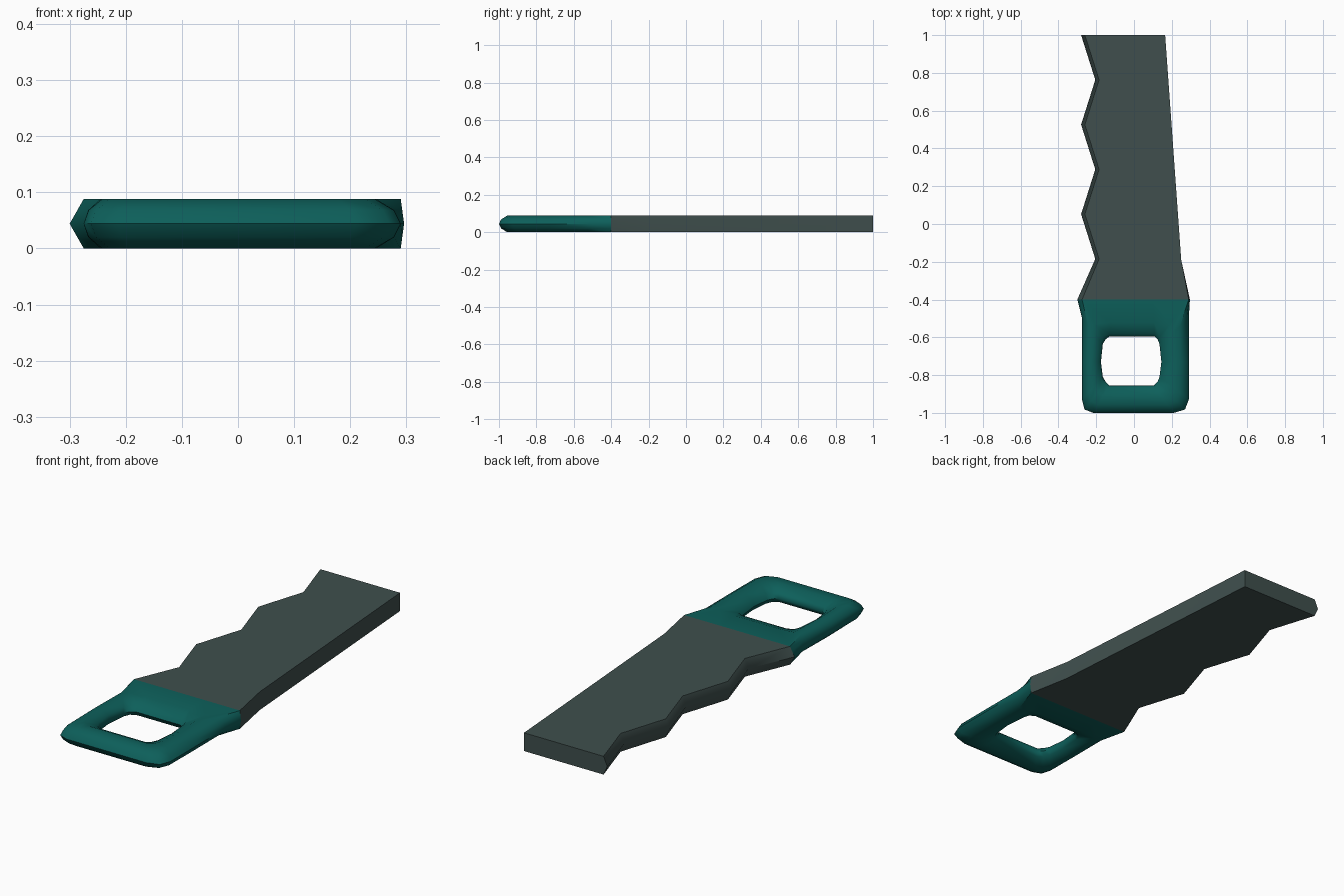
import bpy, bmesh, math
from mathutils import Vector

if "Cube" in bpy.data.objects:
    bpy.data.objects.remove(bpy.data.objects["Cube"])

H = 0.088  # overall thickness


def make_part(name, sections, color, cap, close):
    """Skin a closed row of cross-sections; cap fills the first and last rails."""
    bm = bmesh.new()
    grid = [[bm.verts.new(p) for p in s] for s in sections]
    n, m = len(grid), len(grid[0])
    for i in range(n):
        a, b = grid[i], grid[(i + 1) % n]
        for j in range(m if close else m - 1):
            k = (j + 1) % m
            bm.faces.new((a[j], a[k], b[k], b[j]))
    if cap:
        bm.faces.new([s[0] for s in grid])
        bm.faces.new([s[-1] for s in grid])
    bmesh.ops.recalc_face_normals(bm, faces=bm.faces)
    me = bpy.data.meshes.new(name)
    bm.to_mesh(me)
    bm.free()
    ob = bpy.data.objects.new(name, me)
    bpy.context.collection.objects.link(ob)
    mat = bpy.data.materials.new(name + "_colour")
    mat.diffuse_color = color
    mat.use_nodes = True
    mat.node_tree.nodes["Principled BSDF"].inputs["Base Color"].default_value = mat.diffuse_color
    me.materials.append(mat)
    bpy.ops.object.select_all(action='DESELECT')
    ob.select_set(True)
    bpy.context.view_layer.objects.active = ob
    bpy.ops.object.shade_smooth_by_angle(angle=math.radians(50))
    return ob


# Blade: tapered spine, wavy pointed cutting edge (x, y, bevel inset)
outline = [(0.29, -0.40, -0.006), (0.25, -0.19, 0), (0.165, 1.0, 0)]
for i in range(6):
    outline.append((-0.28 if i % 2 == 0 else -0.205, 1.0 - 0.237 * i, 0.02))
outline.append((-0.30, -0.40, 0.025))
blade = []
for x, y, inset in outline:
    mid = x - inset if inset < 0 else x
    top = x + max(inset, 0)
    blade.append([(top, y, 0), (mid, y, H / 2), (top, y, H)])
make_part("blade", blade, (0.05, 0.078, 0.074, 1), True, False)

# Handle: rounded ring, each outer point paired with a hole point
pairs = [
    ((0.296, -0.40), (0.125, -0.61)), ((0.29, -0.50), (0.135, -0.635)),
    ((0.29, -0.73), (0.145, -0.73)), ((0.29, -0.93), (0.135, -0.81)),
    ((0.27, -0.982), (0.125, -0.835)), ((0.21, -1.0), (0.105, -0.855)),
    ((-0.215, -1.0), (-0.13, -0.855)), ((-0.262, -0.982), (-0.15, -0.835)),
    ((-0.275, -0.93), (-0.165, -0.81)), ((-0.275, -0.73), (-0.175, -0.73)),
    ((-0.275, -0.50), (-0.165, -0.635)), ((-0.30, -0.40), (-0.15, -0.61)),
    ((-0.12, -0.40), (-0.13, -0.595)), ((0.10, -0.40), (0.11, -0.595)),
]
upper = [(0.08, 0.068), (0.3, H), (0.62, H), (0.93, 0.066)]
profile = [(0, H / 2)] + upper + [(1, H / 2)]
profile += [(t, H - z) for t, z in reversed(upper)]

handle = []
for outer, hole in pairs:
    o, h = Vector(outer), Vector(hole)
    section = []
    for t, z in profile:
        if outer[1] == -0.40 and t < 0.5:  # flat joint against the blade
            p = o.copy()
            side = abs(z - H / 2) / (H / 2)
            if o.x < -0.2:
                p.x += 0.025 * side
            elif o.x > 0.2:
                p.x -= 0.006 * side
        else:
            p = o.lerp(h, t)
        section.append((p.x, p.y, z))
    handle.append(section)
make_part("handle", handle, (0.004, 0.115, 0.103, 1), False, True)
